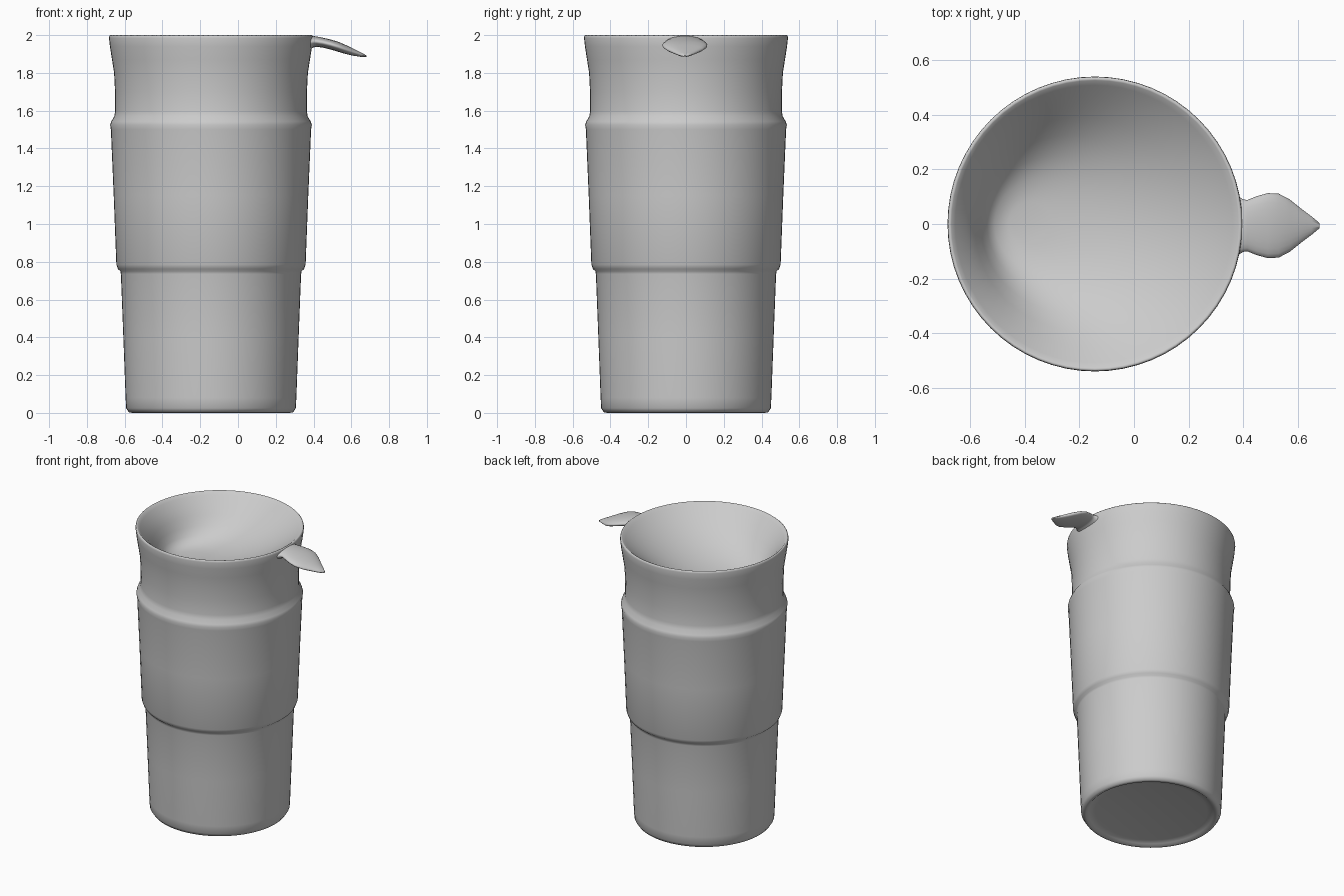
import bpy, bmesh, math

CX = -0.143   # x of the cup axis
SEG = 64


def loft(name, rings, angle=40):
    """Skin a list of equal-length point rings, closing both ends."""
    bm = bmesh.new()
    loops = [[bm.verts.new(p) for p in ring] for ring in rings]
    n = len(loops[0])
    for a, b in zip(loops, loops[1:]):
        for i in range(n):
            j = (i + 1) % n
            bm.faces.new((a[i], a[j], b[j], b[i]))
    bm.faces.new(loops[0][::-1])
    bm.faces.new(loops[-1])
    bmesh.ops.recalc_face_normals(bm, faces=bm.faces)
    mesh = bpy.data.meshes.new(name)
    bm.to_mesh(mesh)
    bm.free()
    ob = bpy.data.objects.new(name, mesh)
    bpy.context.collection.objects.link(ob)
    bpy.ops.object.select_all(action='DESELECT')
    ob.select_set(True)
    bpy.context.view_layer.objects.active = ob
    bpy.ops.object.shade_smooth_by_angle(angle=math.radians(angle))
    return ob


def circle(r, z, cx=CX):
    return [(cx + r * math.cos(2 * math.pi * i / SEG),
             r * math.sin(2 * math.pi * i / SEG), z) for i in range(SEG)]


# cup: recessed base, tapered body, raised sleeve band, flared rim
outside = [
    (0.36, 0.02), (0.40, 0.012), (0.415, 0.0), (0.435, 0.003), (0.449, 0.025),
    (0.452, 0.08), (0.464, 0.40), (0.477, 0.735), (0.480, 0.75),
    (0.493, 0.762), (0.501, 0.785), (0.515, 1.15), (0.530, 1.50),
    (0.534, 1.525), (0.528, 1.543), (0.512, 1.57), (0.507, 1.60),
    (0.508, 1.70), (0.513, 1.80), (0.524, 1.87), (0.535, 1.94),
    (0.540, 1.985), (0.538, 1.996), (0.533, 2.0),
]
# hollow: left x, right x, height; steep on the left, sloping up to the right
inside = [
    (-0.669, 0.383, 1.997), (-0.655, 0.362, 1.98), (-0.615, 0.29, 1.93),
    (-0.585, 0.20, 1.875), (-0.56, 0.09, 1.82), (-0.538, -0.04, 1.77),
    (-0.51, -0.18, 1.735), (-0.46, -0.30, 1.72),
]
loft("cup", [circle(r, z) for r, z in outside]
     + [circle((b - a) / 2, z, (a + b) / 2) for a, b, z in inside], 75)

# leaf-shaped tab drooping from the rim: x, half width, top z, bottom z
stations = [
    (0.384, 0.106, 1.993, 1.925), (0.40, 0.096, 1.995, 1.935),
    (0.415, 0.094, 1.993, 1.938), (0.45, 0.108, 1.986, 1.934),
    (0.49, 0.119, 1.977, 1.924), (0.53, 0.117, 1.965, 1.912),
    (0.57, 0.096, 1.948, 1.900), (0.61, 0.064, 1.929, 1.891),
    (0.65, 0.034, 1.909, 1.885), (0.679, 0.010, 1.893, 1.884),
]
tab = []
for x, w, top, bottom in stations:
    mid, h = (top + bottom) / 2, (top - bottom) / 2
    tab.append([(x, -0.006 + w * math.cos(2 * math.pi * i / 24),
                 mid + h * math.sin(2 * math.pi * i / 24)) for i in range(24)])
loft("leaf_tab", tab, 60)
